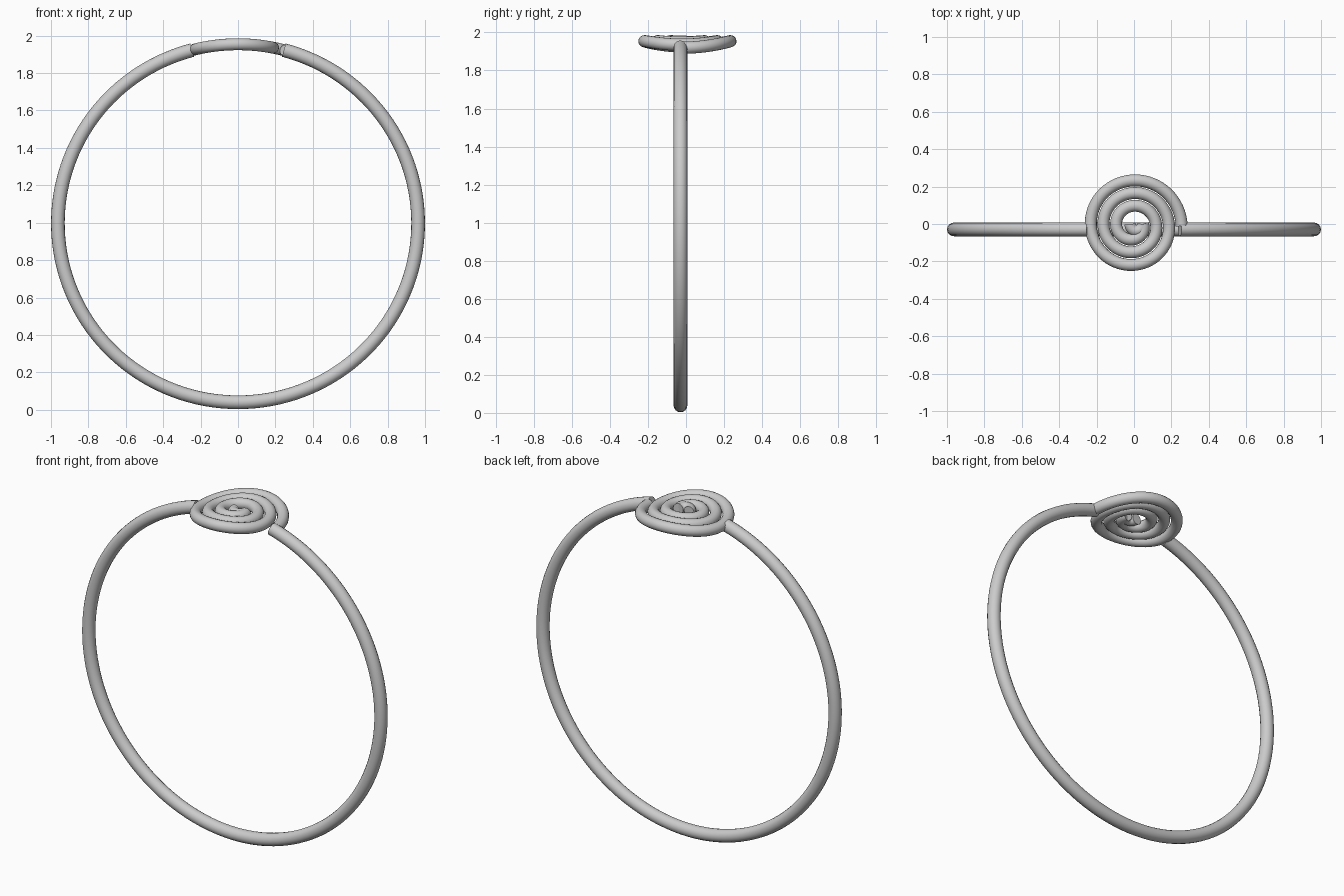
import bpy, math

if "Cube" in bpy.data.objects:
    bpy.data.objects.remove(bpy.data.objects["Cube"])

CZ, RX, RZ = 0.997, 0.963, 0.957   # band centre height and radii


def band_z(x):
    """Height of the top of the band above x."""
    return CZ + RZ * math.sqrt(1 - (x / RX) ** 2)


def wire(name, points, radius):
    """Round smooth wire along a path, turned into a mesh."""
    cu = bpy.data.curves.new(name, 'CURVE')
    cu.dimensions = '3D'
    cu.bevel_depth = radius
    cu.bevel_resolution = 6
    cu.use_fill_caps = True
    sp = cu.splines.new('POLY')
    sp.points.add(len(points) - 1)
    for p, co in zip(sp.points, points):
        p.co = (*co, 1)
    ob = bpy.data.objects.new(name, cu)
    bpy.context.collection.objects.link(ob)
    bpy.ops.object.select_all(action='DESELECT')
    ob.select_set(True)
    bpy.context.view_layer.objects.active = ob
    bpy.ops.object.convert(target='MESH')
    bpy.ops.object.shade_smooth_by_angle(angle=math.radians(45))
    return ob


# finger band, open at the top where the coil sits
gap = math.asin(0.245 / RX)
n = 128
band = []
for i in range(n + 1):
    a = gap + (2 * math.pi - 2 * gap) * i / n
    band.append((RX * math.sin(a), -0.029, CZ + RZ * math.cos(a)))
wire("band", band, 0.0365)

# flat spiral coil, draped over the curve of the band
turns, n = 3.03, 200
coil = []
for i in range(n + 1):
    t = turns * i / n
    r = 0.26 - 0.068 * t
    a = 2 * math.pi * t
    x, y = r * math.cos(a) - 0.005, r * math.sin(a) - 0.01
    coil.append((x, y, band_z(x)))
wire("spiral_coil", coil, 0.032)

# small hook at the inner end of the coil
hook = []
for i in range(17):
    a = -math.pi * i / 16
    x, y = 0.014 + 0.034 * math.cos(a), 0.0 + 0.036 * math.sin(a)
    hook.append((x, y, band_z(x)))
wire("inner_hook", hook, 0.031)
